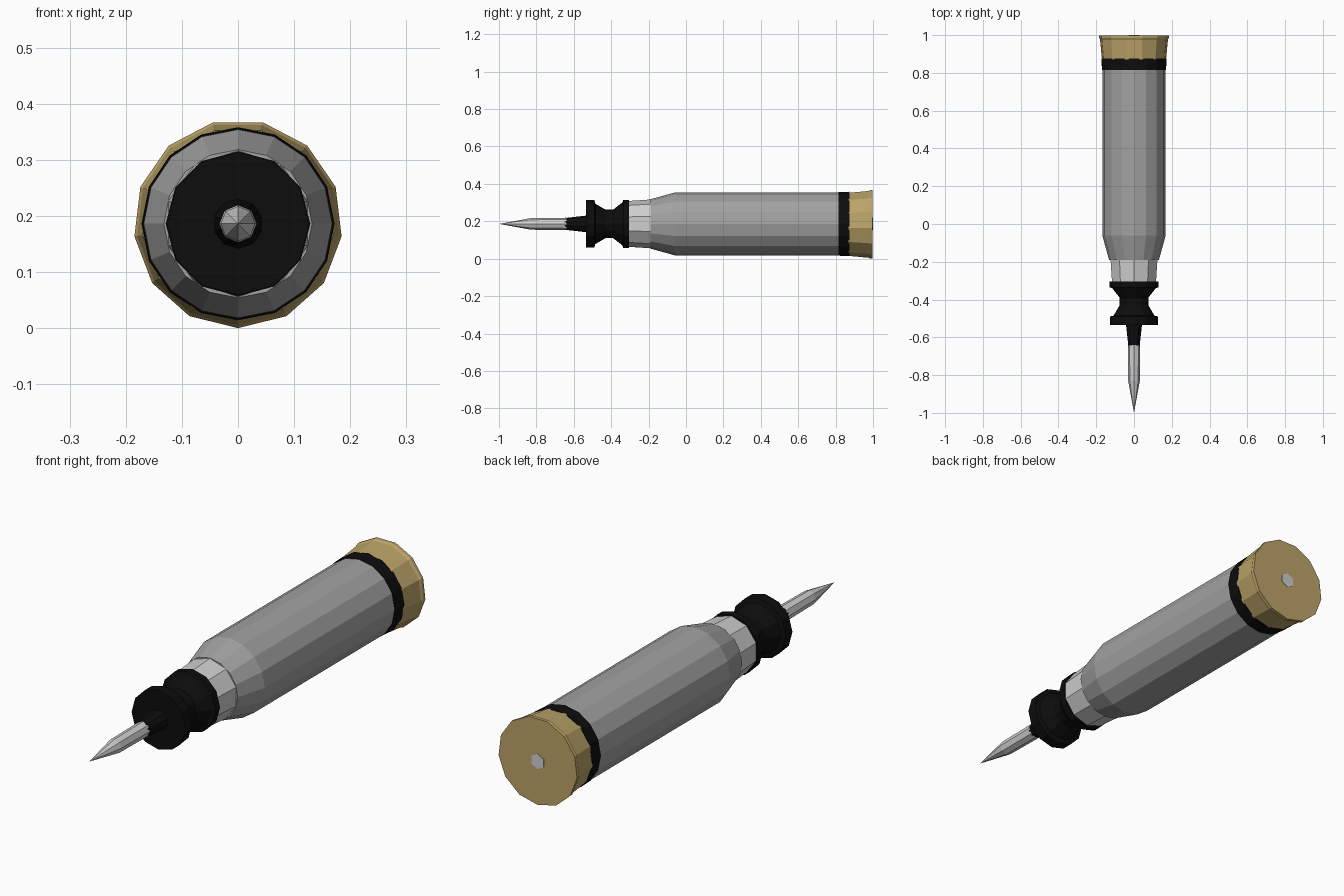
import bpy, bmesh
from math import sin, cos, tau

cube = bpy.data.objects.get("Cube")
if cube:
    bpy.data.objects.remove(cube, do_unlink=True)

AXIS_Z = 0.186


def material(name, rgb):
    m = bpy.data.materials.new(name)
    m.use_nodes = True
    m.diffuse_color = (*rgb, 1)
    m.node_tree.nodes["Principled BSDF"].inputs["Base Color"].default_value = (*rgb, 1)
    return m


steel = material("steel grey", (0.36, 0.36, 0.36))
pale = material("pale metal", (0.62, 0.62, 0.62))
black = material("black", (0.004, 0.004, 0.004))
brass = material("brass", (0.50, 0.37, 0.14))


def lathe(name, profile, sides, mat, phase=0.0):
    """Turn (y, radius) points about the long axis, closing both ends."""
    bm = bmesh.new()
    rings = []
    for y, r in profile:
        count = sides if r > 0 else 1
        angles = [tau * (i + phase) / sides for i in range(count)]
        rings.append([bm.verts.new((r * sin(a), y, AXIS_Z + r * cos(a))) for a in angles])
    for a, b in zip(rings, rings[1:]):
        for i in range(sides):
            j = (i + 1) % sides
            quad = [a[i % len(a)], a[j % len(a)], b[j % len(b)], b[i % len(b)]]
            bm.faces.new(list(dict.fromkeys(quad)))
    for ring in (rings[0], rings[-1]):
        if len(ring) > 1:
            bm.faces.new(ring)
    bmesh.ops.recalc_face_normals(bm, faces=bm.faces)
    mesh = bpy.data.meshes.new(name)
    bm.to_mesh(mesh)
    bm.free()
    mesh.materials.append(mat)
    obj = bpy.data.objects.new(name, mesh)
    bpy.context.collection.objects.link(obj)
    return obj


# Cartridge case with tapered shoulder
lathe("case_body", [(-0.19, 0.132), (-0.06, 0.168), (0.82, 0.168)], 16, steel)

# Seal band and flared brass base
lathe("seal_band", [(0.815, 0.170), (0.875, 0.172)], 16, black)
lathe("brass_base", [(0.87, 0.171), (0.975, 0.181), (0.985, 0.186), (0.998, 0.186)],
      13, brass, 0.5)
lathe("primer", [(0.97, 0.033), (1.0, 0.033)], 6, pale)

# Pale neck collar
lathe("neck_collar", [(-0.315, 0.122), (-0.18, 0.131)], 10, pale)

# Spool-shaped carrier holding the rod
lathe("carrier", [(-0.535, 0.127), (-0.49, 0.127), (-0.485, 0.108), (-0.43, 0.076),
                  (-0.39, 0.076), (-0.34, 0.115), (-0.335, 0.129), (-0.305, 0.129)],
      12, black)
lathe("rod_sleeve", [(-0.65, 0.031), (-0.52, 0.046)], 10, black)

# Pointed rod
lathe("rod", [(-1.0, 0), (-0.83, 0.031), (-0.64, 0.033)], 8, pale)
